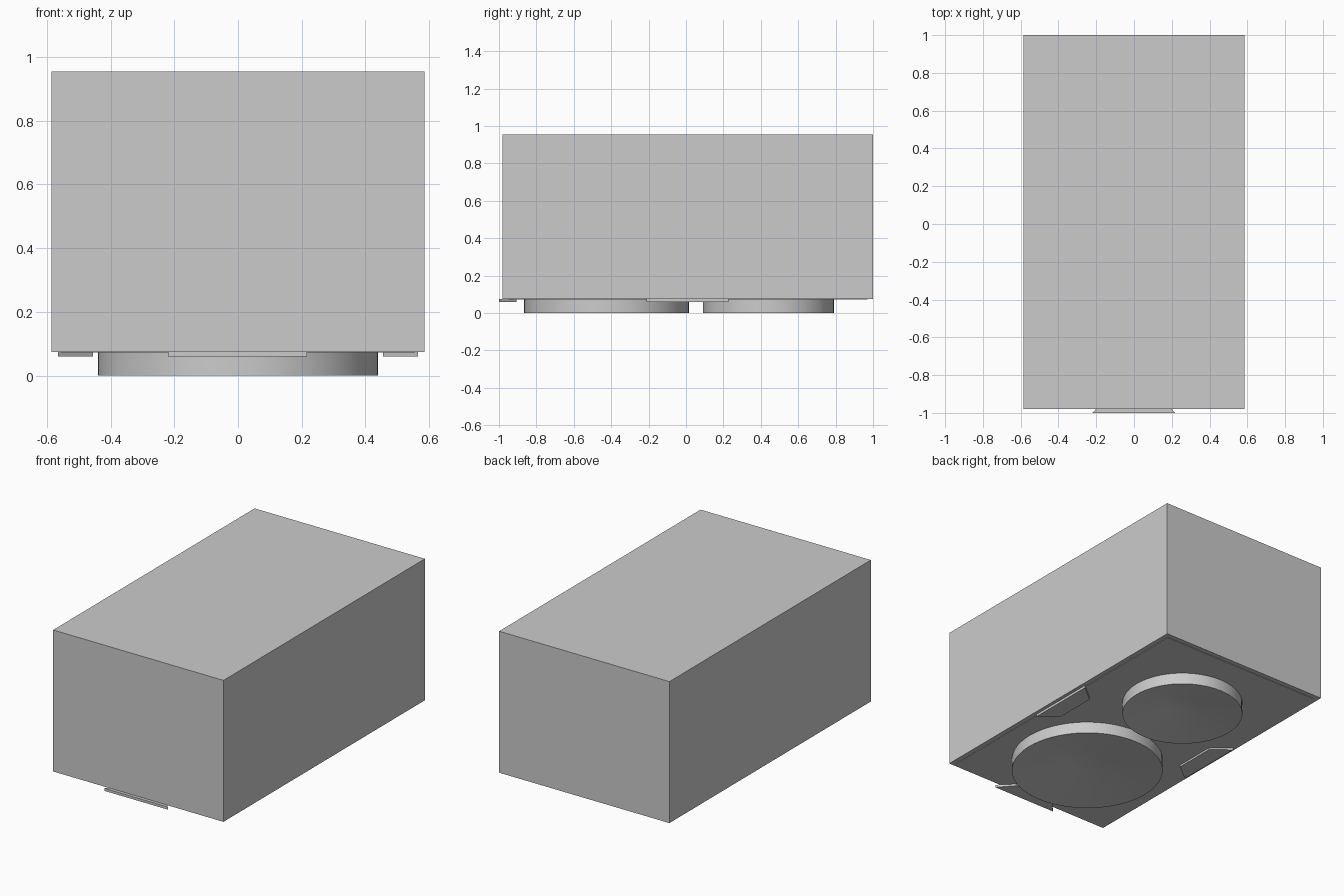
import bpy, bmesh, math

if "Cube" in bpy.data.objects:
    bpy.data.objects.remove(bpy.data.objects["Cube"])

def finish(bm, name, smooth=False):
    bmesh.ops.recalc_face_normals(bm, faces=bm.faces)
    me = bpy.data.meshes.new(name)
    bm.to_mesh(me)
    bm.free()
    ob = bpy.data.objects.new(name, me)
    bpy.context.collection.objects.link(ob)
    if smooth:
        bpy.ops.object.select_all(action='DESELECT')
        bpy.context.view_layer.objects.active = ob
        ob.select_set(True)
        bpy.ops.object.shade_smooth_by_angle(angle=math.radians(30))
    return ob

def prism(name, outline, z0, z1):
    bm = bmesh.new()
    low = [bm.verts.new((x, y, z0)) for x, y in outline]
    top = [bm.verts.new((x, y, z1)) for x, y in outline]
    bm.faces.new(low)
    bm.faces.new(top)
    n = len(outline)
    for i in range(n):
        j = (i + 1) % n
        bm.faces.new((low[i], low[j], top[j], top[i]))
    return finish(bm, name)

def rect(x, y0, y1):
    return [(-x, y0), (x, y0), (x, y1), (-x, y1)]

def round_cone(name, cy, profile, sides=64):
    bm = bmesh.new()
    rings = []
    for r, z in profile:
        rings.append([bm.verts.new((r * math.cos(2 * math.pi * i / sides),
                                    cy + r * math.sin(2 * math.pi * i / sides), z))
                      for i in range(sides)])
    for a, b in zip(rings, rings[1:]):
        for i in range(sides):
            j = (i + 1) % sides
            bm.faces.new((a[i], a[j], b[j], b[i]))
    bm.faces.new(rings[0])
    bm.faces.new(rings[-1])
    return finish(bm, name, True)

# Main box and the slightly proud panel under it
prism("box_body", rect(0.586, -0.98, 1.0), 0.075, 0.955)
prism("bottom_panel", rect(0.556, -0.95, 0.97), 0.072, 0.08)

# Round discs underneath, each with a shallow cone sunk into its face
for name, cy, r in (("large_cone", -0.425, 0.44), ("small_cone", 0.44, 0.35)):
    round_cone(name, cy, [(r, 0.078), (r, 0.0), (r * 0.985, 0.0), (r * 0.26, 0.055)])

# Tapered tabs: wide edge outwards, at both sides and the front
for name, s in (("right_tab", 1), ("left_tab", -1)):
    prism(name, [(s * 0.565, -0.212), (s * 0.565, 0.228),
                 (s * 0.455, 0.14), (s * 0.455, -0.124)], 0.06, 0.076)
prism("front_tab", [(-0.22, -1.0), (0.217, -1.0),
                    (0.135, -0.905), (-0.135, -0.905)], 0.06, 0.076)
